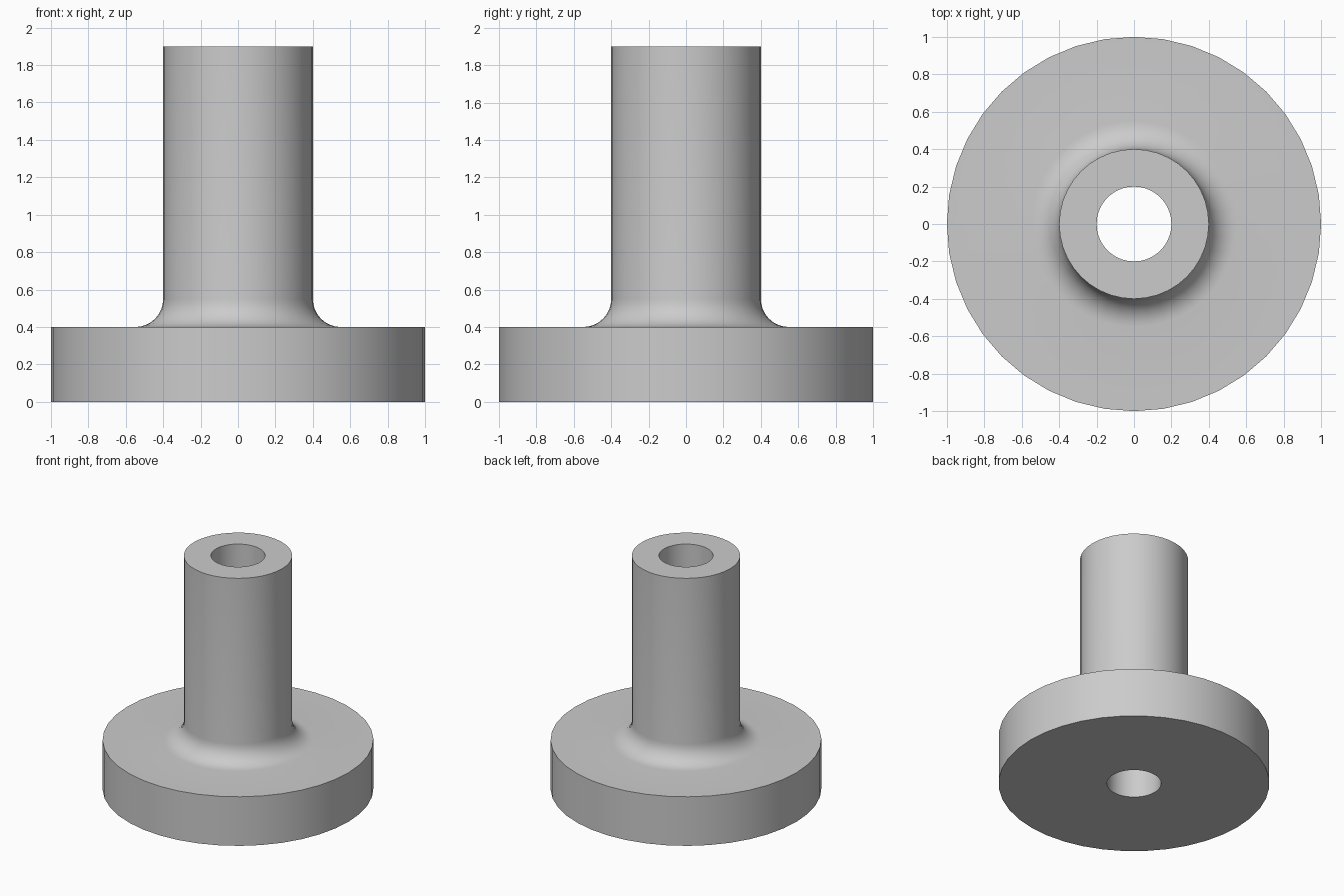
import bpy
import bmesh
import math

SIDES = 40
FILLET_STEPS = 8
FILLET = 0.15

cube = bpy.data.objects.get("Cube")
if cube:
    bpy.data.objects.remove(cube, do_unlink=True)

# Plain grey metal
grey = bpy.data.materials.new("grey_metal")
grey.use_nodes = True
colour = (0.6, 0.6, 0.6, 1.0)
grey.diffuse_color = colour
grey.node_tree.nodes["Principled BSDF"].inputs["Base Color"].default_value = colour


def lathe(name, profile, sides):
    """Revolve a closed (radius, height) profile around z."""
    bm = bmesh.new()
    rings = []
    for i in range(sides):
        a = math.tau * i / sides
        rings.append([bm.verts.new((r * math.cos(a), r * math.sin(a), z))
                      for r, z in profile])
    count = len(profile)
    for i in range(sides):
        here, there = rings[i], rings[(i + 1) % sides]
        for j in range(count):
            k = (j + 1) % count
            bm.faces.new((here[j], there[j], there[k], here[k]))
    bmesh.ops.recalc_face_normals(bm, faces=bm.faces)
    mesh = bpy.data.meshes.new(name)
    bm.to_mesh(mesh)
    bm.free()
    mesh.materials.append(grey)
    obj = bpy.data.objects.new(name, mesh)
    bpy.context.collection.objects.link(obj)
    return obj


# Concave fillet where the tube meets the flange
bore, tube, flange = 0.2, 0.4, 1.0
flange_top, tube_top = 0.4, 1.9
fillet = []
for i in range(FILLET_STEPS + 1):
    a = math.pi / 2 * i / FILLET_STEPS
    fillet.append((tube + FILLET * (1 - math.sin(a)),
                   flange_top + FILLET * (1 - math.cos(a))))

# Flange, fillet, tube and through bore as one turned part
profile = [(bore, 0), (flange, 0), (flange, flange_top)]
profile += fillet + [(tube, tube_top), (bore, tube_top)]
part = lathe("flanged_tube", profile, SIDES)

bpy.ops.object.select_all(action="DESELECT")
part.select_set(True)
bpy.context.view_layer.objects.active = part
bpy.ops.object.shade_smooth_by_angle(angle=math.radians(35))
